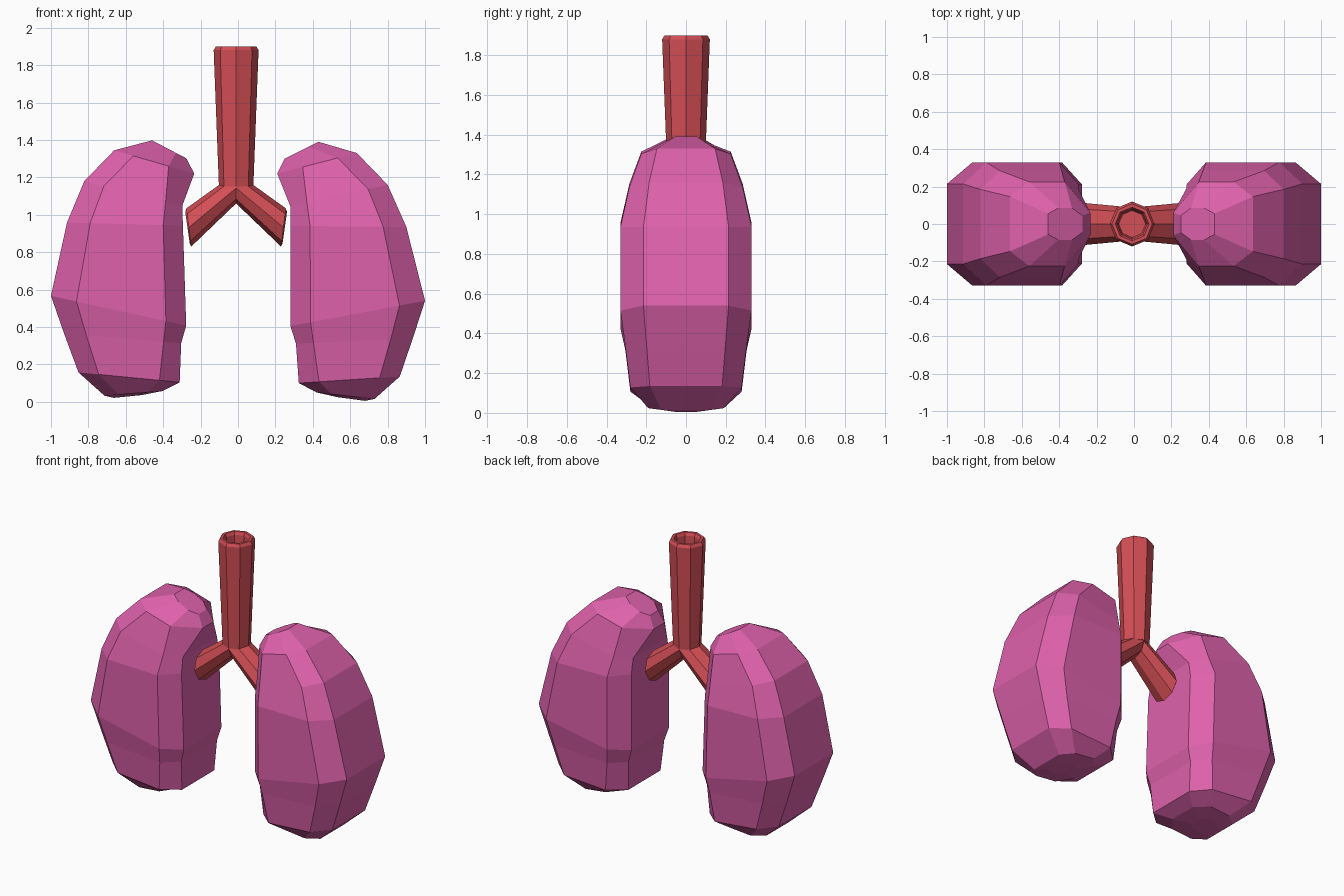
import bpy, bmesh, math

if "Cube" in bpy.data.objects:
    bpy.data.objects.remove(bpy.data.objects["Cube"])


def material(name, color):
    m = bpy.data.materials.new(name)
    m.diffuse_color = (*color, 1)
    m.use_nodes = True
    m.node_tree.nodes["Principled BSDF"].inputs["Base Color"].default_value = m.diffuse_color
    return m


PINK = material("lung pink", (0.73, 0.12, 0.41))
RED = material("airway red", (0.65, 0.077, 0.092))


def loft(name, rings, mat):
    """Skin a stack of equal-sized rings and close both ends."""
    bm = bmesh.new()
    loops = [[bm.verts.new(p) for p in ring] for ring in rings]
    n = len(loops[0])
    for a, b in zip(loops, loops[1:]):
        for i in range(n):
            j = (i + 1) % n
            bm.faces.new((a[i], a[j], b[j], b[i]))
    bm.faces.new(loops[0][::-1])
    bm.faces.new(loops[-1])
    bmesh.ops.recalc_face_normals(bm, faces=bm.faces)
    me = bpy.data.meshes.new(name)
    bm.to_mesh(me)
    bm.free()
    me.materials.append(mat)
    ob = bpy.data.objects.new(name, me)
    bpy.context.collection.objects.link(ob)
    return ob


# Lung sections, bottom to top: inner x, z, outer x, z, half depth,
# inner flat half width, start and end of the front panel (fractions)
SECTIONS = [
    (0.53, 0.025, 0.68, 0.005, 0.08, 0.04, 0.25, 0.75),
    (0.42, 0.05, 0.73, 0.015, 0.19, 0.10, 0.25, 0.75),
    (0.325, 0.10, 0.865, 0.135, 0.28, 0.18, 0.20, 0.80),
    (0.31, 0.31, 0.935, 0.34, 0.305, 0.20, 0.15, 0.81),
    (0.28, 0.405, 1.00, 0.54, 0.33, 0.21, 0.15, 0.81),
    (0.28, 0.94, 0.90, 0.935, 0.33, 0.21, 0.17, 0.80),
    (0.28, 1.045, 0.80, 1.16, 0.285, 0.19, 0.17, 0.80),
    (0.21, 1.22, 0.635, 1.33, 0.225, 0.06, 0.32, 0.76),
    (0.25, 1.30, 0.43, 1.39, 0.085, 0.045, 0.30, 0.70),
]


def lung_ring(section, side):
    xi, zi, xo, zo, d, w, f0, f1 = section
    half = [(0, w), (f0, d), (f1, d), (1, d * 0.65)]
    outline = [(t, -y) for t, y in half] + [(t, y) for t, y in half[::-1]]
    ring = []
    for t, y in outline:
        x, z = side * (xi + (xo - xi) * t), zi + (zo - zi) * t
        if side < 0:  # this lung leans slightly outwards
            x, z = x - 0.033 * (z - 0.5), z - 0.033 * (x + 0.2)
            x = max(x, -1.0)
        ring.append((x, y, z))
    return ring


for side, label in ((-1, "left_lung"), (1, "right_lung")):
    loft(label, [lung_ring(s, side) for s in SECTIONS], PINK)


# Windpipe: tapered octagonal tube with bevelled rim and open bore
def circle(r, z):
    return [(-0.01 + r * math.cos(i * math.pi / 4), r * math.sin(i * math.pi / 4), z)
            for i in range(8)]


PIPE = [(0.092, 1.15), (0.12, 1.88), (0.108, 1.90), (0.09, 1.90), (0.08, 1.88), (0.072, 1.70)]
loft("windpipe", [circle(r, z) for r, z in PIPE], RED)


# Bronchi: octagonal branches, each section set by its upper and lower point
def branch_ring(xt, zt, xb, zb, d, side):
    ring = []
    for i in range(8):
        a = i * math.pi / 4
        t = (1 - math.cos(a)) / 2
        ring.append((-0.01 + side * (xt + (xb - xt) * t), d * math.sin(a), zt + (zb - zt) * t))
    return ring


for side, label in ((-1, "left_bronchus"), (1, "right_bronchus")):
    loft(label, [branch_ring(0, 1.225, 0, 1.06, 0.088, side),
                 branch_ring(0.265, 1.035, 0.24, 0.83, 0.112, side),
                 branch_ring(0.272, 1.015, 0.248, 0.845, 0.10, side)], RED)
